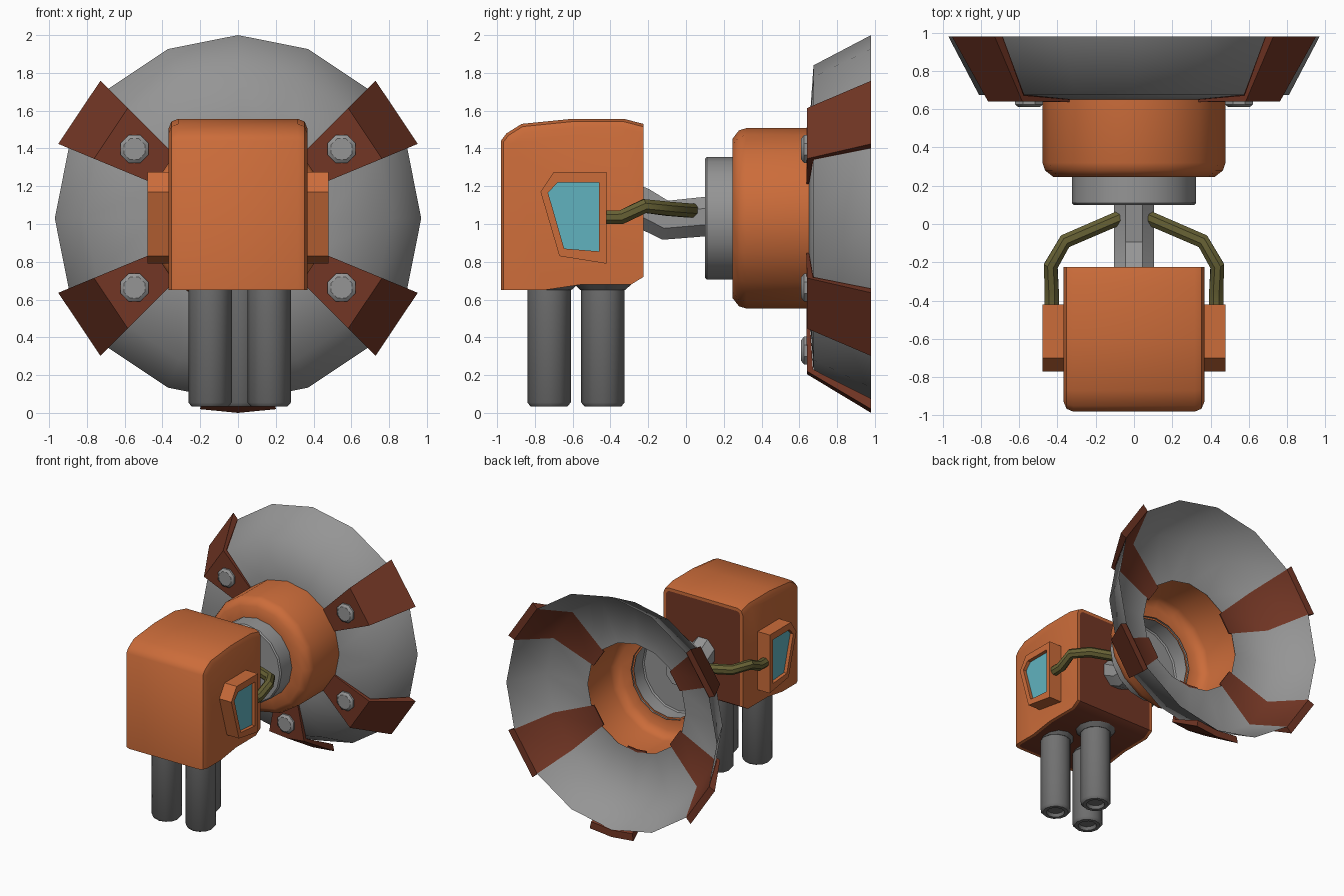
import bpy, bmesh, math
from mathutils import Vector

if "Cube" in bpy.data.objects:
    bpy.data.objects.remove(bpy.data.objects["Cube"])

CZ = 1.03  # height of the dish axis


def material(name, rgb):
    m = bpy.data.materials.new(name)
    m.diffuse_color = (*rgb, 1)
    m.use_nodes = True
    m.node_tree.nodes["Principled BSDF"].inputs["Base Color"].default_value = m.diffuse_color
    return m


ORANGE = material("orange", (0.60, 0.15, 0.042))
BROWN = material("rust_brown", (0.17, 0.037, 0.018))
GREY = material("light_grey", (0.30, 0.30, 0.30))
DARK = material("dark_grey", (0.165, 0.165, 0.165))
TEAL = material("teal", (0.12, 0.45, 0.52))
OLIVE = material("olive", (0.135, 0.12, 0.035))


def finish(name, bm, mats, smooth=35, normals=True):
    if normals:
        bmesh.ops.recalc_face_normals(bm, faces=bm.faces[:])
    me = bpy.data.meshes.new(name)
    bm.to_mesh(me)
    bm.free()
    ob = bpy.data.objects.new(name, me)
    bpy.context.collection.objects.link(ob)
    for m in mats:
        me.materials.append(m)
    if smooth:
        bpy.context.view_layer.objects.active = ob
        ob.select_set(True)
        bpy.ops.object.shade_smooth_by_angle(angle=math.radians(smooth))
        ob.select_set(False)
    return ob


def skin(rings, loop=False, closed=True, caps=False):
    """Skin rings of points; loop joins last ring to first, closed joins each ring."""
    bm = bmesh.new()
    vs = [[bm.verts.new(p) for p in r] for r in rings]
    n = len(vs[0])
    for i in range(len(vs) if loop else len(vs) - 1):
        a, b = vs[i], vs[(i + 1) % len(vs)]
        for j in range(n if closed else n - 1):
            k = (j + 1) % n
            bm.faces.new((a[j], a[k], b[k], b[j])).material_index = 0
    if caps:
        bm.faces.new(vs[0])
        bm.faces.new(vs[-1])
    return bm


def polar(r, y, deg):
    a = math.radians(deg)
    return (r * math.cos(a), y, CZ + r * math.sin(a))


def lathe(profile, n=16, caps=False):
    return skin([[polar(r, y, 360 * k / n) for k in range(n)] for r, y in profile], caps=caps)


def tube(path, radius, n=8, turn=0.5):
    pts = [Vector(p) for p in path]
    rings = []
    for i, p in enumerate(pts):
        d = (pts[min(i + 1, len(pts) - 1)] - pts[max(i - 1, 0)]).normalized()
        u = d.cross(Vector((0, 0, 1))).normalized()
        v = u.cross(d)
        ang = [2 * math.pi * (k + turn) / n for k in range(n)]
        rings.append([p + radius * (u * math.cos(a) + v * math.sin(a)) for a in ang])
    return skin(rings, caps=True)


# Dish: open bowl, sectors under the diagonal straps are brown
bm = lathe([(0.45, 0.65), (0.81, 0.675), (0.97, 0.98)])
for f in bm.faces:
    c = f.calc_center_median()
    a = math.degrees(math.atan2(abs(c.z - CZ), abs(c.x)))
    f.material_index = 1 if 23 < a < 44 else 0
finish("dish", bm, [GREY, BROWN], 70)

# Straps over the dish with a bolt on each
section = [(0.43, 0.638), (0.825, 0.64), (1.03, 0.98), (0.972, 0.978), (0.815, 0.672), (0.43, 0.648)]
for i, mid in enumerate((33.75, 146.25, 213.75, 326.25, 270)):
    angles = [mid - 11.25, mid + 11.25]
    if mid == 270:
        angles.insert(1, mid)
    bm = skin([[polar(r, y, a) for r, y in section] for a in angles], caps=True)
    finish(f"strap_{i + 1}", bm, [BROWN], 20)
    x, _, z = polar(0.70 if mid == 270 else 0.66, 0, mid)
    rings = [[(x + r * math.cos(math.pi * (k + .5) / 4), y, z + r * math.sin(math.pi * (k + .5) / 4))
              for k in range(8)] for r, y in ((0.08, 0.65), (0.08, 0.625), (0.06, 0.61))]
    finish(f"bolt_{i + 1}", skin(rings, caps=True), [GREY])

# Hub collar (open at the back) and hub plate
finish("hub_collar", lathe([(0.478, 0.65), (0.478, 0.32), (0.465, 0.28), (0.42, 0.245), (0.31, 0.245)]), [ORANGE], 50)
bm = lathe([(0.325, 0.26), (0.325, 0.11), (0.315, 0.10)])
bmesh.ops.holes_fill(bm, edges=[e for e in bm.edges if e.is_boundary and e.verts[0].co.y < 0.105])
finish("hub_plate", bm, [GREY])

# Neck
finish("neck", tube([(0, -0.38, 1.15), (0, -0.24, 1.09), (0, -0.11, 1.02), (0, 0.11, 1.04)], 0.113), [GREY])

# Head: extruded side profile with softened side edges
side = [(-0.98, 0.65), (-0.98, 1.44), (-0.95, 1.48), (-0.87, 1.53), (-0.60, 1.557), (-0.33, 1.557),
        (-0.225, 1.53), (-0.225, 0.72), (-0.29, 0.68), (-0.55, 0.68), (-0.75, 0.65)]
bm = skin([[(x, y, z) for y, z in side] for x in (-0.367, 0.367)], caps=True)
bmesh.ops.recalc_face_normals(bm, faces=bm.faces[:])
edges = [e for e in bm.edges if abs(e.verts[0].co.x - e.verts[1].co.x) < 0.01
         and max(v.co.z for v in e.verts) > 1.0 and min(v.co.y for v in e.verts) < -0.23]
bmesh.ops.bevel(bm, geom=edges, offset=0.05, segments=2, profile=0.5, affect='EDGES')
bm.normal_update()
under = [f for f in bm.faces if f.normal.y > 0.9 or f.normal.z < -0.7]
bmesh.ops.inset_region(bm, faces=under, thickness=0.025, depth=0, use_even_offset=True)
for f in under:
    f.material_index = 1
finish("head", bm, [ORANGE, BROWN], 40)

# Side window pods with recessed glass, and cables to the hub
outer = [(-0.77, 1.17), (-0.70, 1.275), (-0.42, 1.275), (-0.42, 0.79), (-0.67, 0.83)]
inner = [(-0.73, 1.165), (-0.68, 1.22), (-0.46, 1.22), (-0.46, 0.855), (-0.645, 0.87)]
cable = [(0.43, -0.45, 1.035), (0.43, -0.34, 1.037), (0.435, -0.22, 1.095), (0.36, -0.09, 1.08), (0.07, 0.035, 1.07)]
for s, label in ((1, "right"), (-1, "left")):
    layers = ((0.34, outer), (0.478, outer), (0.478, inner), (0.45, inner))
    bm = skin([[(s * x, y, z) for y, z in p] for x, p in layers], caps=True)
    bm.faces.ensure_lookup_table()
    bm.faces[-1].material_index = 1
    finish(f"{label}_window_pod", bm, [ORANGE, TEAL], 20)
    finish(f"{label}_cable", tube([(s * x, y, z) for x, y, z in cable], 0.04), [OLIVE], 40)

# Three hanging tubes with hollow tips and sockets
for i, (x, y) in enumerate(((-0.148, -0.725), (0.165, -0.725), (0.01, -0.44))):
    prof = [(0.115, 0.75), (0.115, 0.055), (0.098, 0.035), (0.07, 0.035), (0.06, 0.06)]
    for name, p in (("tube", prof), ("socket", [(0.15, 0.72), (0.15, 0.68), (0.118, 0.65)])):
        rings = [[(x + r * math.cos(math.pi * k / 6), y + r * math.sin(math.pi * k / 6), z)
                  for k in range(12)] for r, z in p]
        finish(f"{name}_{i + 1}", skin(rings, caps=True), [DARK], 40)
